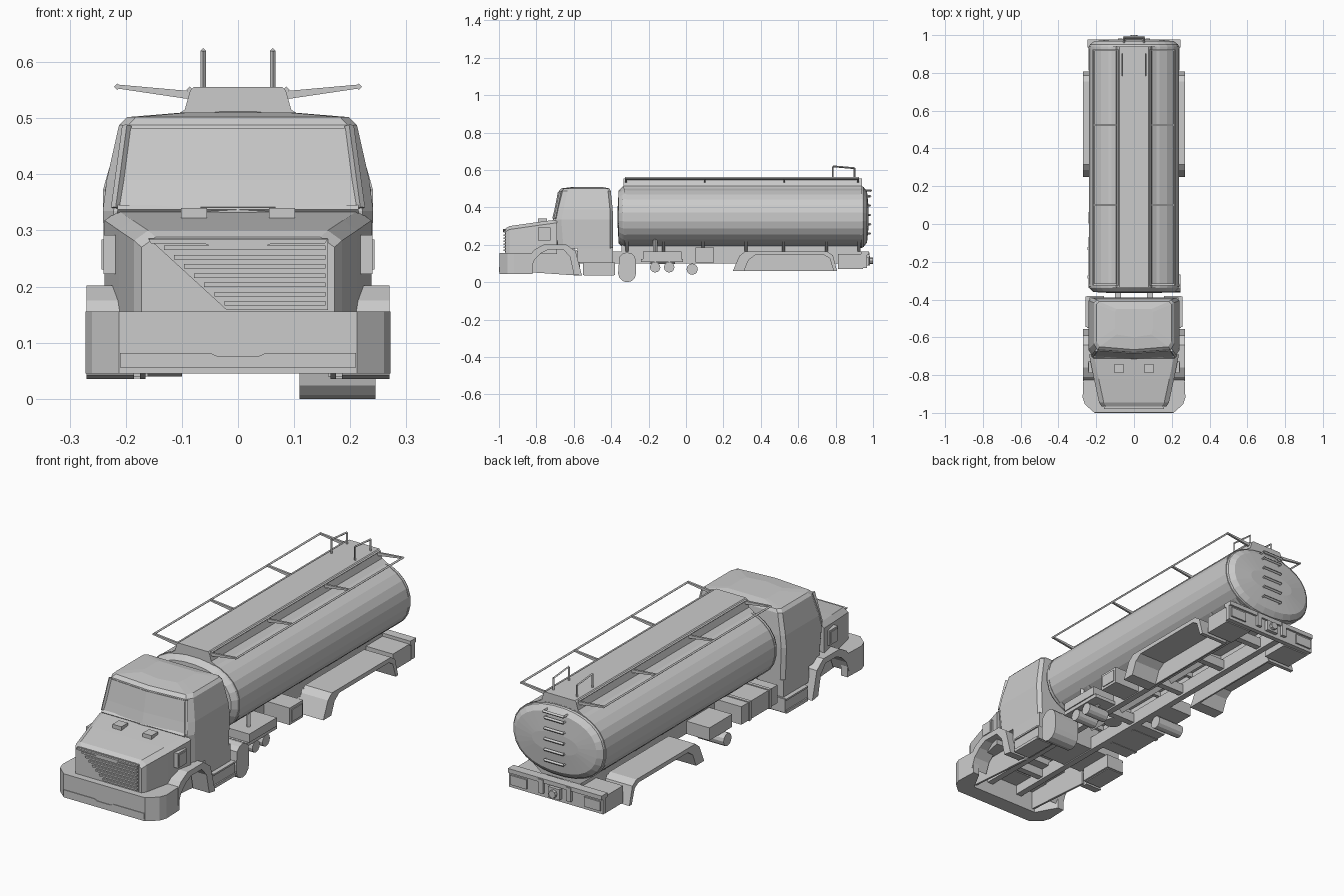
import bpy, bmesh, math
from mathutils import Vector

grey = bpy.data.materials.new("plain_grey")
grey.diffuse_color = (0.6, 0.6, 0.6, 1)


def finish(name, bm, mirror=False):
    bmesh.ops.recalc_face_normals(bm, faces=bm.faces)
    me = bpy.data.meshes.new(name)
    bm.to_mesh(me)
    bm.free()
    me.materials.append(grey)
    ob = bpy.data.objects.new(name, me)
    bpy.context.collection.objects.link(ob)
    if mirror:
        ob.modifiers.new("mirror", 'MIRROR').use_axis[0] = True
    return ob


def loft(name, rings, mirror=False, cap0=True, cap1=True):
    bm = bmesh.new()
    vs = [[bm.verts.new(p) for p in r] for r in rings]
    n = len(rings[0])
    for a, b in zip(vs, vs[1:]):
        for i in range(n):
            j = (i + 1) % n
            bm.faces.new((a[i], a[j], b[j], b[i]))
    if cap0:
        bm.faces.new(vs[0])
    if cap1:
        bm.faces.new(vs[-1])
    return finish(name, bm, mirror)


def prism(name, pts, axis, a, b, mirror=False):
    put = {'x': lambda p, d: (d, p[0], p[1]),
           'y': lambda p, d: (p[0], d, p[1]),
           'z': lambda p, d: (p[0], p[1], d)}[axis]
    return loft(name, [[put(p, d) for p in pts] for d in (a, b)], mirror)


def box(name, x0, x1, y0, y1, z0, z1, mirror=False):
    return prism(name, [(x0, y0), (x1, y0), (x1, y1), (x0, y1)], 'z', z0, z1, mirror)


def circle(cx, cy, r, n=12):
    return [(cx + r * math.cos(2 * math.pi * i / n), cy + r * math.sin(2 * math.pi * i / n)) for i in range(n)]


def bar(name, p, q, r, mirror=False):
    p, q = Vector(p), Vector(q)
    d = (q - p).normalized()
    u = d.orthogonal().normalized()
    w = d.cross(u)
    sq = [u * r + w * r, u * r - w * r, -u * r - w * r, -u * r + w * r]
    return loft(name, [[e + s for s in sq] for e in (p, q)], mirror)


# tank: lofted super-ellipse with shallow domed ends
def tank_ring(y, s, n=28):
    out = []
    for i in range(n):
        t = 2 * math.pi * (i + 0.5) / n
        c, v = math.cos(t), math.sin(t)
        out.append((0.24 * s * math.copysign(abs(c) ** 0.9, c), y,
                    0.349 + (0.166 - 0.24 * (1 - s)) * math.copysign(abs(v) ** 0.9, v)))
    return out


loft("tank", [tank_ring(y, s) for y, s in
              [(-0.365, 0.55), (-0.36, 0.9), (-0.34, 0.985), (-0.325, 1), (0.935, 1),
               (0.95, 0.98), (0.968, 0.88), (0.977, 0.5)]])
for y in (-0.325, 0.935):
    loft("tank_band", [tank_ring(y - 0.006, 1.008), tank_ring(y + 0.006, 1.008)])

# raised walkway on top of the tank
walk = [(-0.12, 0.5), (-0.095, 0.515), (-0.085, 0.55), (-0.078, 0.556),
        (0.078, 0.556), (0.085, 0.55), (0.095, 0.515), (0.12, 0.5)]
prism("walkway", walk, 'y', -0.335, 0.94)

# side rails on tapered brackets
bar("side_rail", (0.215, -0.325, 0.556), (0.215, 0.925, 0.556), 0.004, True)
bar("inner_rail", (0.086, -0.325, 0.551), (0.086, 0.925, 0.551), 0.004, True)
for y in (-0.32, 0.1, 0.525, 0.92):
    prism("rail_bracket", [(0.08, 0.533), (0.08, 0.548), (0.215, 0.56), (0.215, 0.553)],
          'y', y - 0.005, y + 0.005, True)

# hand hoops at the rear of the walkway
hoop = [(0.062, 0.785, 0.55), (0.062, 0.785, 0.62), (0.062, 0.9, 0.61), (0.062, 0.9, 0.55)]
for p, q in zip(hoop, hoop[1:]):
    bar("hand_hoop", p, q, 0.0035, True)

# rungs on the rear end of the tank
for i in range(5):
    z = 0.26 + 0.05 * i
    bar("rear_rung", (-0.05, 0.984, z), (0.05, 0.984, z), 0.005)
    bar("rung_stub", (0.048, 0.955, z), (0.048, 0.984, z), 0.004, True)
bar("top_rung", (-0.055, 0.988, 0.49), (0.055, 0.988, 0.49), 0.005)
bar("top_rung_stub", (0.053, 0.945, 0.49), (0.053, 0.988, 0.49), 0.004, True)


# cab: rings stacked upwards with a slightly bowed front
def cab_ring(z, w, yf, yb):
    half = [(w * 0.93, yb), (w, yb - 0.015), (w, yf + 0.045), (w * 0.92, yf + 0.015)]
    pts = half + [(0, yf)] + [(-x, y) for x, y in reversed(half)]
    return [(x, y, z) for x, y in pts]


loft("cab", [cab_ring(0.18, 0.235, -0.7, -0.39), cab_ring(0.335, 0.241, -0.712, -0.39),
             cab_ring(0.39, 0.234, -0.7, -0.392), cab_ring(0.488, 0.212, -0.68, -0.402),
             cab_ring(0.502, 0.198, -0.665, -0.41), cab_ring(0.51, 0.1, -0.6, -0.45)])
box("cab_lower", -0.235, 0.235, -0.58, -0.39, 0.105, 0.185)

# windscreen: thin plate following the bowed front
bm = bmesh.new()
rows = []
for z, w, yf in ((0.342, 0.214, -0.7145), (0.39, 0.209, -0.703), (0.483, 0.192, -0.685)):
    rows.append([bm.verts.new(p) for p in ((-w, yf + 0.015, z), (0, yf, z), (w, yf + 0.015, z))])
for a, b in zip(rows, rows[1:]):
    for i in range(2):
        bm.faces.new((a[i], a[i + 1], b[i + 1], b[i]))
screen = finish("windscreen", bm)
screen.modifiers.new("thick", 'SOLIDIFY').thickness = 0.004
bar("screen_sill", (-0.215, -0.703, 0.337), (0.215, -0.703, 0.337), 0.006)
bar("screen_pillar", (0.218, -0.698, 0.34), (0.198, -0.668, 0.487), 0.006, True)


# bonnet, open underneath at the wheel bay
def hood_ring(y, w, zs, zt):
    half = [(w, 0.15), (w, zs), (w - 0.025, zt)]
    return [(x, y, z) for x, z in half + [(-x, z) for x, z in reversed(half)]]


loft("bonnet", [hood_ring(-0.965, 0.172, 0.27, 0.288), hood_ring(-0.945, 0.185, 0.282, 0.3),
                hood_ring(-0.82, 0.212, 0.3, 0.318), hood_ring(-0.69, 0.238, 0.318, 0.335)])
box("bonnet_vent", 0.055, 0.102, -0.79, -0.742, 0.322, 0.34, True)
box("side_intake", 0.205, 0.24, -0.79, -0.725, 0.222, 0.292, True)
box("side_intake_face", 0.238, 0.243, -0.782, -0.733, 0.23, 0.284, True)

# grille with a diagonal lower corner
prism("grille_plate", [(-0.16, 0.286), (0.16, 0.286), (0.16, 0.158), (-0.02, 0.158)], 'y', -0.969, -0.962)
for i in range(7):
    z = 0.166 + 0.0165 * i
    x = -0.155 + (0.286 - z) * 1.09
    box("grille_slat", x, 0.156, -0.977, -0.966, z, z + 0.008)
prism("grille_top_bar", [(-0.16, 0.284), (0.16, 0.284), (0.155, 0.277), (0.06, 0.277),
                         (0.045, 0.27), (-0.045, 0.27), (-0.06, 0.277), (-0.155, 0.277)], 'y', -0.979, -0.966)

# front bumper wrapped round the corners
bump = [(-0.268, -0.82), (-0.272, -0.92), (-0.26, -0.955), (-0.212, -0.997), (0.212, -0.997),
        (0.26, -0.955), (0.272, -0.92), (0.268, -0.82), (0.235, -0.82), (0.18, -0.92),
        (-0.18, -0.92), (-0.235, -0.82)]
prism("front_bumper", bump, 'z', 0.045, 0.152)
prism("bumper_top", bump[:8], 'z', 0.145, 0.156)
prism("bumper_insert", [(-0.21, 0.056), (0.21, 0.056), (0.21, 0.082), (0.05, 0.082), (0.035, 0.075),
                        (-0.035, 0.075), (-0.05, 0.082), (-0.21, 0.082)], 'y', -1.0, -0.99)

# front mudguards and inner walls
prism("front_mudguard", [(-0.83, 0.15), (-0.81, 0.175), (-0.76, 0.202), (-0.64, 0.202), (-0.59, 0.165),
                         (-0.556, 0.035), (-0.6, 0.042), (-0.62, 0.135), (-0.655, 0.175),
                         (-0.735, 0.175), (-0.775, 0.155), (-0.81, 0.12), (-0.83, 0.07)], 'x', 0.185, 0.27, True)
prism("front_inner_wall", [(-0.93, 0.06), (-0.565, 0.035), (-0.57, 0.16), (-0.62, 0.195), (-0.93, 0.17)],
      'x', 0.165, 0.175, True)

# cab steps
box("cab_step", 0.16, 0.25, -0.55, -0.38, 0.04, 0.105, True)
box("step_tread", 0.17, 0.256, -0.545, -0.385, 0.098, 0.106, True)
box("step_lower_tread", 0.17, 0.256, -0.545, -0.385, 0.036, 0.05, True)

# chassis rails, cross members and subframe
box("chassis_rail", 0.07, 0.1, -0.92, 0.95, 0.1, 0.165, True)
box("subframe_rail", 0.075, 0.1, -0.345, 0.93, 0.165, 0.2, True)
for y in (-0.75, -0.5, -0.1, 0.25, 0.54, 0.8):
    box("cross_member", -0.08, 0.08, y - 0.015, y + 0.015, 0.11, 0.155)
for y in (-0.315, -0.165, -0.12, 0.09, 0.32, 0.52, 0.75, 0.925):
    prism("tank_saddle", [(-0.1, 0.165), (0.1, 0.165), (0.175, 0.225), (-0.175, 0.225)], 'y', y - 0.008, y + 0.008)

# right side: silencer drum, batteries, air bottles, toolbox
slot = [(-0.315 + 0.048 * math.cos(a), (0.048 if a >= math.pi else 0.112) + 0.048 * math.sin(a))
        for a in [math.pi * i / 6 for i in range(6)] + [math.pi * i / 6 for i in range(6, 13)]]
prism("silencer", slot, 'x', 0.11, 0.245)
box("battery_tray", 0.1, 0.215, -0.24, -0.015, 0.108, 0.125)
box("battery_box", 0.1, 0.22, -0.23, -0.025, 0.125, 0.165)
for y in (-0.165, -0.09):
    prism("air_bottle", circle(y, 0.08, 0.028), 'x', 0.1, 0.21)
bar("bottle_strap", (0.16, -0.19, 0.105), (0.16, -0.06, 0.105), 0.006)
bar("filler_pipe", (0.17, -0.165, 0.16), (0.17, -0.165, 0.23), 0.008)
box("toolbox", 0.1, 0.235, 0.05, 0.15, 0.105, 0.185)
box("toolbox_lid", 0.233, 0.239, 0.062, 0.138, 0.117, 0.173)

# left side: fuel tank box, pump box and pump drum
box("fuel_box", -0.24, -0.1, -0.34, -0.07, 0.1, 0.185)
for y in (-0.28, -0.13):
    box("fuel_strap", -0.245, -0.1, y - 0.008, y + 0.008, 0.098, 0.189)
box("pump_box", -0.22, -0.1, -0.03, 0.14, 0.1, 0.16)
prism("pump_drum", circle(0.033, 0.07, 0.03), 'x', -0.24, -0.1)

# rear mudguards with an inner wall
prism("rear_mudguard", [(0.25, 0.06), (0.285, 0.14), (0.315, 0.165), (0.755, 0.165), (0.785, 0.145),
                        (0.808, 0.06), (0.79, 0.06), (0.768, 0.128), (0.74, 0.145), (0.37, 0.145),
                        (0.335, 0.12), (0.31, 0.06)], 'x', 0.13, 0.27, True)
prism("rear_inner_wall", [(0.25, 0.06), (0.3, 0.155), (0.77, 0.155), (0.808, 0.06)], 'x', 0.125, 0.133, True)

# rear beam, corner boxes and tow hook
box("rear_corner_box", 0.1, 0.24, 0.812, 0.945, 0.07, 0.15, True)
box("rear_beam", -0.245, 0.245, 0.945, 0.968, 0.075, 0.15)
box("rear_beam_lip", -0.245, 0.245, 0.935, 0.978, 0.145, 0.165)
box("rear_lamp", 0.15, 0.235, 0.966, 0.976, 0.09, 0.135, True)
box("rear_bracket", 0.06, 0.085, 0.96, 0.982, 0.095, 0.16, True)
box("tow_block", -0.03, 0.03, 0.966, 0.985, 0.09, 0.14)
prism("tow_hook", circle(0, 0.115, 0.018, 8), 'y', 0.98, 1.0)

# piping under the tank
bar("outlet_pipe", (0, -0.3, 0.15), (0, 0.5, 0.15), 0.012)
prism("outlet_valve", circle(0, -0.15, 0.04), 'z', 0.11, 0.2)
